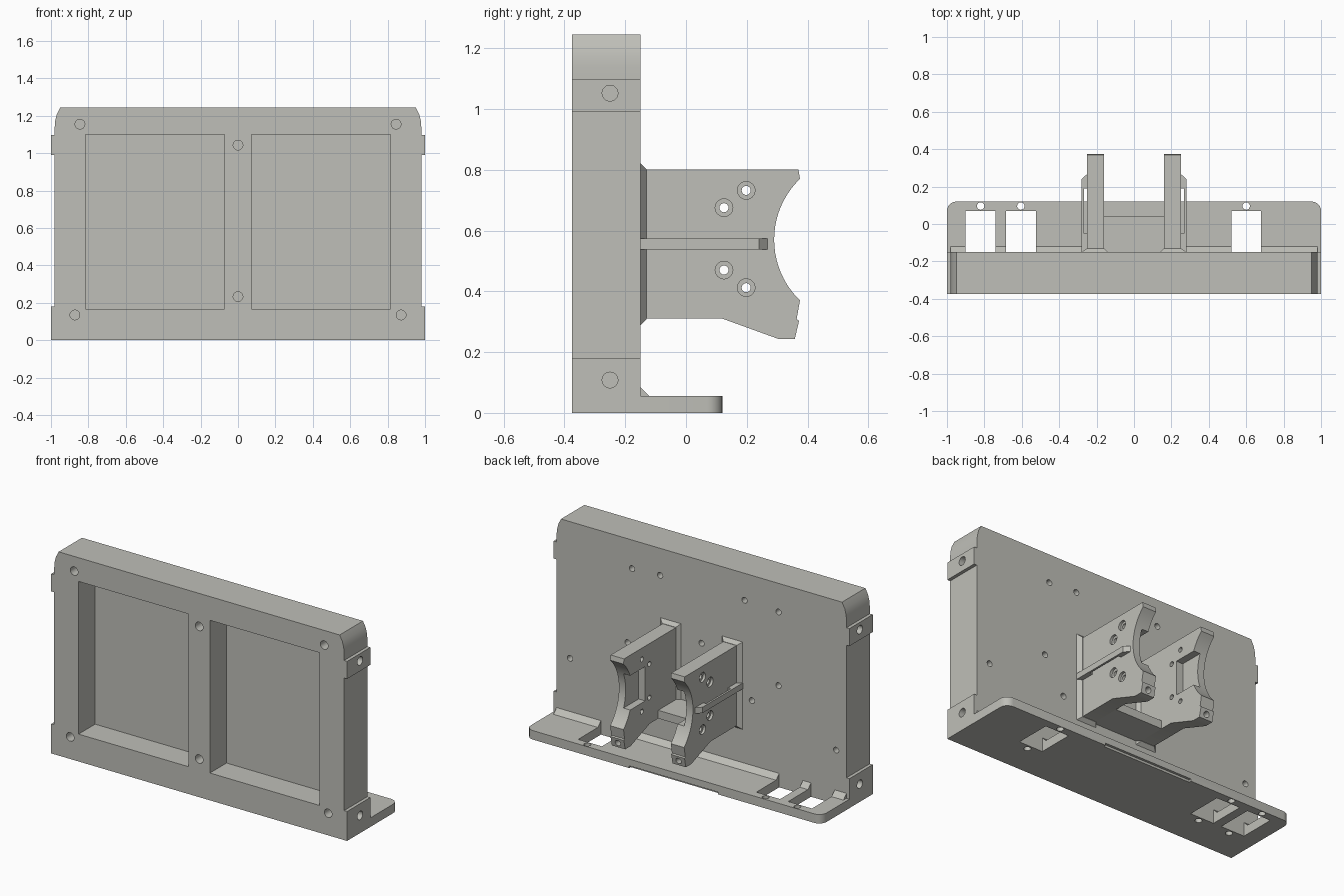
import bpy, bmesh, math

if "Cube" in bpy.data.objects:
    bpy.data.objects.remove(bpy.data.objects["Cube"])

grey = bpy.data.materials.new("warm_grey_plastic")
grey.diffuse_color = (0.52, 0.52, 0.48, 1)
grey.use_nodes = True
grey.node_tree.nodes["Principled BSDF"].inputs["Base Color"].default_value = grey.diffuse_color


def prism(name, pieces):
    """Object made of extruded profiles; each piece is (points, axis, low, high)."""
    bm = bmesh.new()
    for pts, axis, lo, hi in pieces:
        def place(p, c):
            a, b = p
            return {"x": (c, a, b), "y": (a, c, b), "z": (a, b, c)}[axis]
        low = [bm.verts.new(place(p, lo)) for p in pts]
        high = [bm.verts.new(place(p, hi)) for p in pts]
        bm.faces.new(low)
        bm.faces.new(high[::-1])
        for i in range(len(pts)):
            j = (i + 1) % len(pts)
            bm.faces.new((low[j], low[i], high[i], high[j]))
    bmesh.ops.recalc_face_normals(bm, faces=bm.faces)
    me = bpy.data.meshes.new(name)
    bm.to_mesh(me)
    bm.free()
    me.materials.append(grey)
    ob = bpy.data.objects.new(name, me)
    bpy.context.collection.objects.link(ob)
    return ob


def rect(a0, a1, b0, b1):
    return [(a0, b0), (a1, b0), (a1, b1), (a0, b1)]


def circle(a, b, r, n=24):
    return [(a + r * math.cos(2 * math.pi * i / n), b + r * math.sin(2 * math.pi * i / n))
            for i in range(n)]


def boolean(ob, pieces, op="DIFFERENCE"):
    tool = prism("cutter", pieces)
    tool.hide_render = True
    mod = ob.modifiers.new("bool", "BOOLEAN")
    mod.operation = op
    mod.solver = "EXACT"
    mod.object = tool
    bpy.context.view_layer.objects.active = ob
    bpy.ops.object.modifier_apply(modifier=mod.name)
    bpy.data.objects.remove(tool, do_unlink=True)


# Upright plate with eased top corners
corner = [(0.98, 1.14), (0.977, 1.175), (0.968, 1.21), (0.95, 1.245)]
outline = [(-0.98, 0), (0.98, 0)] + corner + [(-x, z) for x, z in reversed(corner)]
plate = prism("mounting_plate", [(outline, "y", -0.375, -0.15)])

# Base flange with rounded rear corners
r = 0.05
arc = [(0.95 + r * math.cos(t * math.pi / 12), 0.07 + r * math.sin(t * math.pi / 12))
       for t in range(7)]
foot = [(-1, -0.2), (1, -0.2)] + arc + [(-x, y) for x, y in reversed(arc)]
boolean(plate, [(foot, "z", 0, 0.055)], "UNION")
# Sloped strip joining flange and plate
boolean(plate, [([(-0.17, 0.03), (-0.12, 0.03), (-0.12, 0.055), (-0.15, 0.085), (-0.17, 0.085)],
                 "x", -0.98, 0.98)], "UNION")
# Side pads
for s in (-1, 1):
    x0, x1 = sorted((s * 0.95, s * 1.0))
    for z0, z1 in ((0, 0.18), (0.99, 1.097)):
        boolean(plate, [(rect(-0.375, -0.15, z0, z1), "x", x0, x1)], "UNION")

# Front pockets
boolean(plate, [(rect(-0.815, -0.073, 0.167, 1.1), "y", -0.5, -0.215),
                (rect(0.073, 0.815, 0.167, 1.1), "y", -0.5, -0.215)])
# Blind screw holes in the front, back and sides
front = [(-0.845, 1.155), (0.845, 1.155), (-0.872, 0.135), (0.872, 0.135), (0, 1.043), (0, 0.233)]
boolean(plate, [(circle(x, z, 0.026), "y", -0.5, -0.24) for x, z in front])
back = [(0.47, 1.07), (0.28, 1.08), (-0.29, 1.08), (-0.52, 1.07), (0, 0.74), (0.89, 0.41),
        (-0.91, 0.33), (0.5, 0.61), (-0.52, 0.62), (0.37, 0.4), (-0.34, 0.48)]
boolean(plate, [(circle(x, z, 0.018, 16), "y", -0.19, 0) for x, z in back])
boolean(plate, [(circle(-0.25, z, 0.026), "x", lo, hi)
                for z in (0.108, 1.052) for lo, hi in ((-1.1, -0.9), (0.9, 1.1))])

# Flange windows and their screw holes
boolean(plate, [(rect(x - 0.08, x + 0.08, -0.15, 0.07), "z", -0.1, 0.2)
                for x in (-0.82, -0.605, 0.6)])
boolean(plate, [(circle(x, y, 0.02, 16), "z", -0.1, h)
                for x in (-0.82, -0.605, 0.6) for y, h in ((0.096, 0.1), (-0.18, 0.05))])
# Shallow relief under the rear flange edge
boolean(plate, [(rect(-0.3, 0.3, 0.105, 0.2), "z", -0.05, 0.014)])

# Cradle arms: side profile with a concave rear edge
cy, cz, R = 0.568, 0.57, 0.278
a = math.asin(0.2 / R)
curve = [(cy - R * math.cos(a * (1 - i / 10)), cz - R * math.sin(a * (1 - i / 10)))
         for i in range(21)]
side = ([(-0.15, 0.31), (0.12, 0.31), (0.305, 0.243), (0.358, 0.243), (0.372, 0.303),
         (0.364, 0.308)] + curve + [(0.37, 0.8), (-0.15, 0.8)])
holes = [(0.125, 0.47), (0.125, 0.675), (0.198, 0.412), (0.198, 0.732)]
for s, label in ((-1, "left"), (1, "right")):
    def span(x0, x1):
        return tuple(sorted((s * x0, s * x1)))
    arm = prism(label + "_cradle_arm", [(side, "x", *span(0.16, 0.25))])
    # Inner recess, open to the concave edge
    boolean(arm, [(rect(0.165, 0.5, 0.465, 0.675), "x", *span(0.1, 0.205))])
    # Counterbored cross holes
    boolean(arm, [(circle(y, z, 0.029), "x", *span(0.235, 0.3)) for y, z in holes])
    boolean(arm, [(circle(y, z, 0.015, 16), "x", *span(0.1, 0.3)) for y, z in holes])
    # Screw hole in the lower tip
    boolean(arm, [(circle(s * 0.205, 0.272, 0.018, 16), "y", 0.3, 0.45)])

    # Outer rib with a slot against the arm
    rib = prism(label + "_cable_rib", [([(s * 0.25, -0.15), (s * 0.28, -0.15), (s * 0.28, 0.24),
                                         (s * 0.25, 0.268)], "z", 0.537, 0.573)])
    boolean(rib, [(rect(*span(0.24, 0.268), -0.05, 0.19), "z", 0.5, 0.6)])

    # Bevelled root where the arm meets the plate
    root = prism(label + "_arm_root", [(rect(*span(0.14, 0.278), 0.288, 0.822),
                                        "y", -0.15, -0.13)])
    for v in root.data.vertices:
        if v.co.y > -0.14:
            v.co.x = s * (0.16 if abs(v.co.x) < 0.2 else 0.252)
            v.co.z = 0.308 if v.co.z < 0.5 else 0.802

# Shelf tying the two arms together
prism("cross_shelf", [(rect(-0.16, 0.16, -0.15, 0.04), "z", 0.31, 0.36)])

# Smooth round surfaces, keep the edges crisp
bpy.ops.object.select_all(action="SELECT")
bpy.ops.object.shade_smooth_by_angle(angle=math.radians(30))
